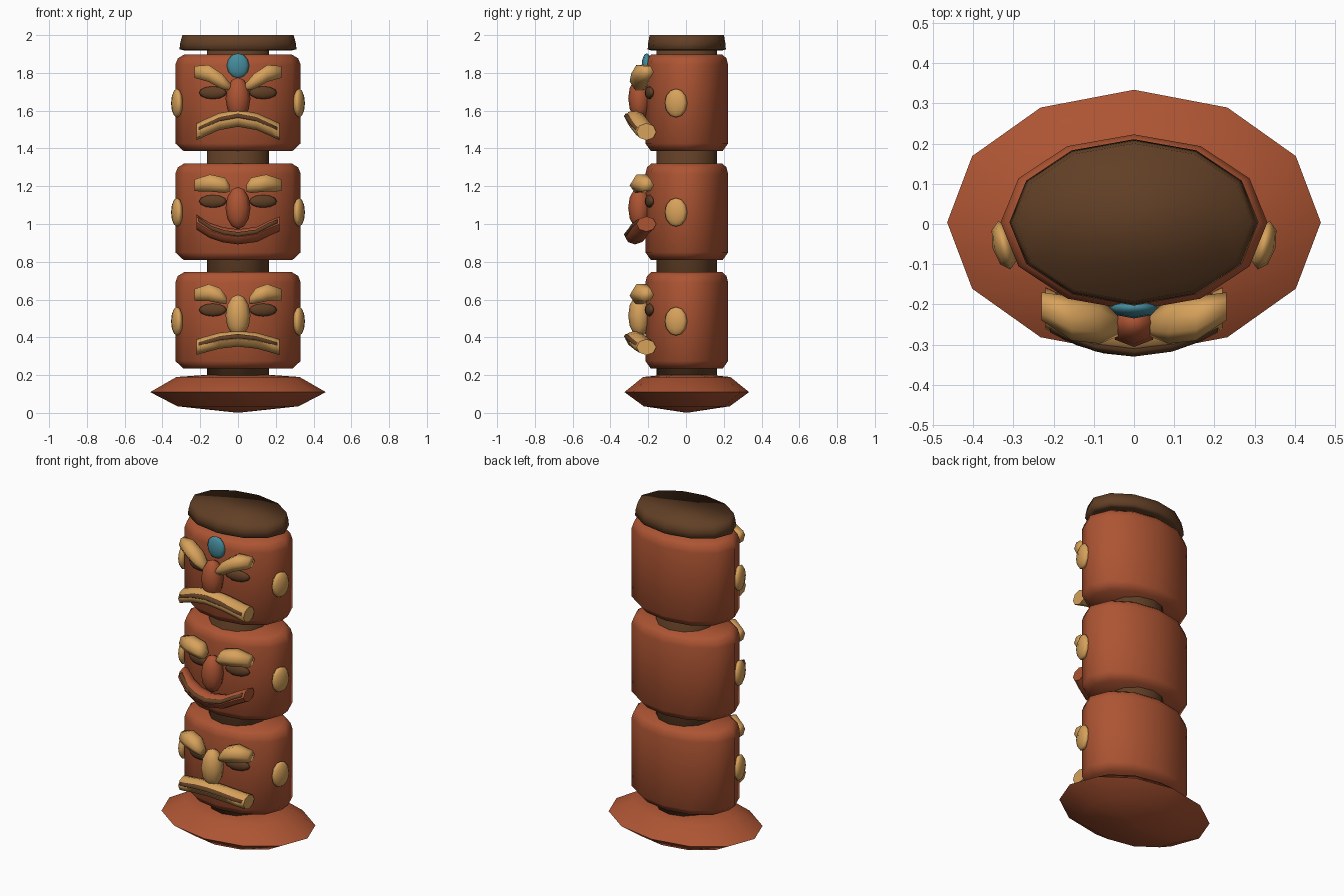
import bpy, bmesh
from math import sin, cos, pi

if "Cube" in bpy.data.objects:
    bpy.data.objects.remove(bpy.data.objects["Cube"], do_unlink=True)


def material(name, r, g, b):
    m = bpy.data.materials.new(name)
    m.use_nodes = True
    m.diffuse_color = (r, g, b, 1)
    m.node_tree.nodes["Principled BSDF"].inputs["Base Color"].default_value = (r, g, b, 1)
    return m


brick = material("brick red wood", 0.42, 0.09, 0.033)
brown = material("dark brown wood", 0.12, 0.05, 0.019)
tan = material("tan wood", 0.68, 0.36, 0.105)
teal = material("teal paint", 0.06, 0.26, 0.33)


def skin(name, rings, mat, angle=None):
    """Bridge rings of points into a closed solid with capped ends."""
    bm = bmesh.new()
    loops = [[bm.verts.new(p) for p in ring] for ring in rings]
    n = len(loops[0])
    for a, b in zip(loops, loops[1:]):
        for i in range(n):
            j = (i + 1) % n
            bm.faces.new((a[i], a[j], b[j], b[i]))
    bm.faces.new(loops[0][::-1])
    bm.faces.new(loops[-1])
    bmesh.ops.recalc_face_normals(bm, faces=bm.faces)
    for f in bm.faces:
        f.smooth = True
    if angle:
        for e in bm.edges:
            e.smooth = e.calc_face_angle(0) < angle
    mesh = bpy.data.meshes.new(name)
    bm.to_mesh(mesh)
    bm.free()
    mesh.materials.append(mat)
    obj = bpy.data.objects.new(name, mesh)
    bpy.context.collection.objects.link(obj)
    return obj


def turned(name, rx, ry, profile, mat, y=0.004, angle=None):
    """Twelve-sided oval solid; profile holds (radius factor, z)."""
    rings = [[(rx * f * cos(i * pi / 6), y + ry * f * sin(i * pi / 6), z)
              for i in range(12)] for f, z in profile]
    return skin(name, rings, mat, angle)


def strip(name, sections, mat, sides=6, angle=None):
    """Loft along x; each section is (x, y, z, y radius, z radius)."""
    rings = [[(x, y + ry * cos(2 * pi * i / sides), z + rz * sin(2 * pi * i / sides))
              for i in range(sides)] for x, y, z, ry, rz in sections]
    return skin(name, rings, mat, angle)


def ball(name, loc, size, mat, tilt=(0, 0, 0), segs=8, rings=6):
    bpy.ops.mesh.primitive_uv_sphere_add(segments=segs, ring_count=rings, radius=1,
                                         location=loc, rotation=tilt)
    o = bpy.context.object
    o.name = name
    o.scale = size
    o.data.materials.append(mat)
    bpy.ops.object.shade_smooth()
    return o


# Base, inner post and cap
turned("base", 0.465, 0.33, [(0.05, 0.003), (0.69, 0.035), (1, 0.11), (0.7, 0.19), (0.4, 0.2)],
       brick, angle=0.7)
turned("inner_post", 0.165, 0.16, [(1, 0.15), (1, 1.95)], brown)
turned("cap", 0.31, 0.207, [(0.9, 1.918), (1, 1.925), (0.985, 1.96), (0.95, 2.0)], brown)


def brow(name, side, pts):
    """Carved brow that wraps back around the drum."""
    depth = (-0.25, -0.243, -0.235, -0.205)
    size = ((0.03, 0.022), (0.055, 0.047), (0.055, 0.052), (0.035, 0.036))
    strip(name, [(side * x, y, z, *s) for (x, z), y, s in zip(pts, depth, size)], tan)


def mouth(name, pts, height, mat):
    """Lips with a dark opening set just proud of them."""
    lips, gap = [], []
    for x, z in pts:
        bend = (x / 0.21) ** 2
        y = -0.27 + 0.055 * bend
        lips.append((x, y, z, 0.052, height))
        gap.append((x * 0.95, y - 0.036, z + 0.012, 0.024, 0.015))
    strip(name + "_lips", lips, mat, 8, 0.9)
    strip(name + "_opening", gap, brown)


# Heads: prefix, drum bottom, brow points, nose colour, nose, eye and ear heights
heads = [
    ("lower", 0.235, [(0.06, 0.595), (0.095, 0.62), (0.155, 0.637), (0.23, 0.625)],
     tan, 0.515, 0.545, 0.485),
    ("middle", 0.81, [(0.045, 1.19), (0.07, 1.205), (0.15, 1.217), (0.23, 1.205)],
     brick, 1.085, 1.12, 1.062),
    ("upper", 1.387, [(0.04, 1.725), (0.085, 1.755), (0.155, 1.797), (0.23, 1.805)],
     brick, 1.665, 1.695, 1.64),
]
for label, z, brow_pts, nose_mat, nose_z, eye_z, ear_z in heads:
    turned(label + "_head", 0.332, 0.219,
           [(0.87, z), (1, z + 0.04), (1, z + 0.455), (0.96, z + 0.49), (0.86, z + 0.51)], brick)
    ball(label + "_nose", (0, -0.245, nose_z), (0.066, 0.061, 0.112), nose_mat)
    for side, word in ((1, "left"), (-1, "right")):
        ball(f"{label}_{word}_ear", (side * 0.323, -0.053, ear_z), (0.03, 0.062, 0.076), tan,
             (0, 0, -side * 0.25))
        ball(f"{label}_{word}_eye", (side * 0.133, -0.193, eye_z), (0.075, 0.022, 0.034), brown,
             (0, 0, side * 0.2))
        brow(f"{label}_{word}_brow", side, brow_pts)

# Mouths: two frowns and a lopsided smile
mouth("lower_mouth", [(-0.22, 0.348), (-0.18, 0.36), (-0.1, 0.382), (0, 0.393),
                      (0.1, 0.382), (0.18, 0.36), (0.22, 0.348)], 0.042, tan)
mouth("middle_mouth", [(-0.22, 1.01), (-0.15, 0.966), (-0.08, 0.943), (0, 0.932),
                       (0.1, 0.945), (0.17, 0.98), (0.22, 1.0)], 0.04, brick)
mouth("upper_mouth", [(-0.22, 1.488), (-0.18, 1.507), (-0.1, 1.542), (0, 1.56),
                      (0.1, 1.542), (0.18, 1.507), (0.22, 1.488)], 0.045, tan)

# Forehead jewel
ball("forehead_jewel", (0, -0.208, 1.838), (0.06, 0.027, 0.066), teal)
